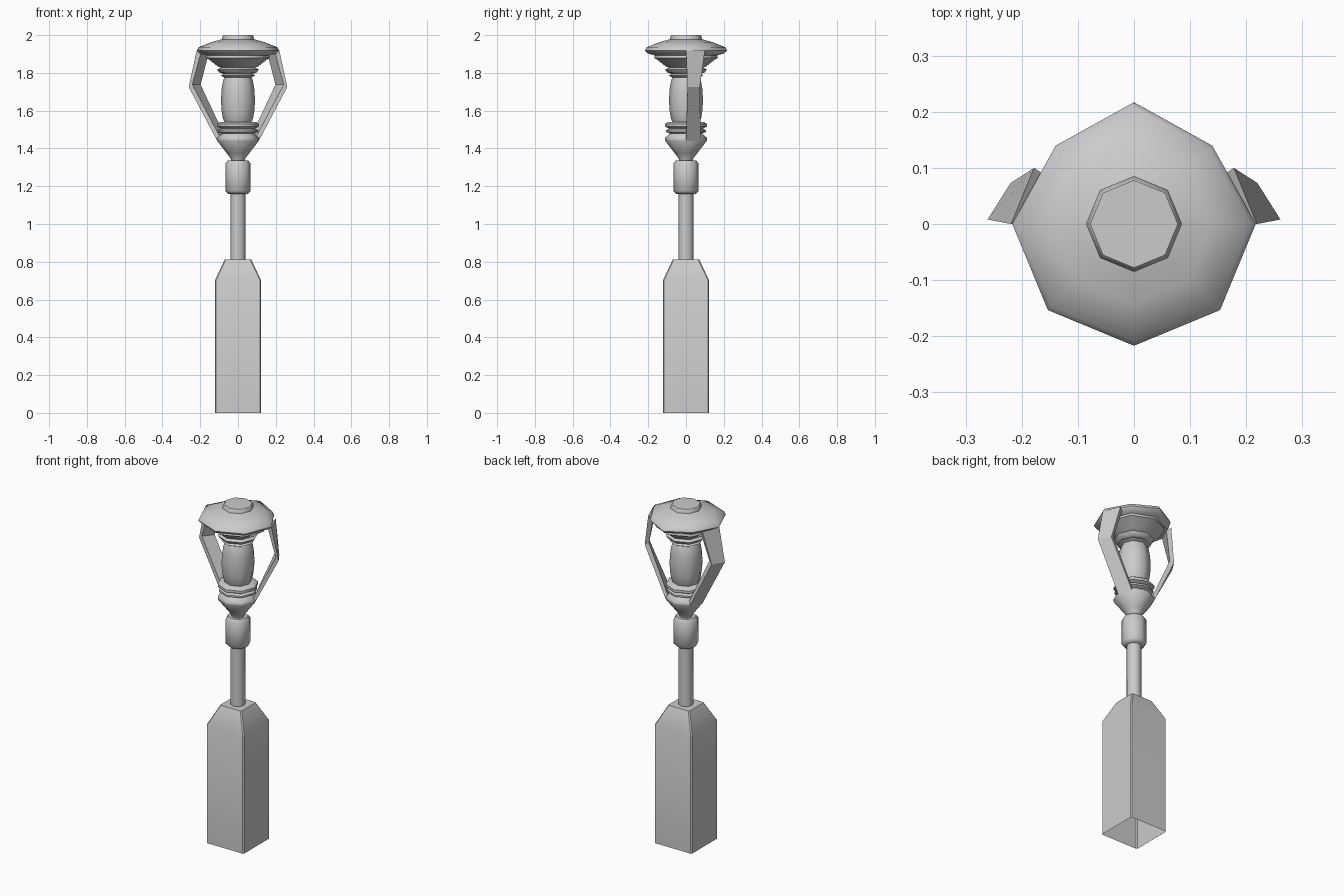
import bpy, bmesh, math

if "Cube" in bpy.data.objects:
    bpy.data.objects.remove(bpy.data.objects["Cube"])


def finish(bm, name, angle=35):
    bmesh.ops.recalc_face_normals(bm, faces=bm.faces)
    mesh = bpy.data.meshes.new(name)
    bm.to_mesh(mesh)
    bm.free()
    ob = bpy.data.objects.new(name, mesh)
    bpy.context.collection.objects.link(ob)
    bpy.ops.object.select_all(action='DESELECT')
    ob.select_set(True)
    bpy.context.view_layer.objects.active = ob
    bpy.ops.object.shade_smooth_by_angle(angle=math.radians(angle))
    return ob


def skin(rings, cap_bottom=True, cap_top=True):
    """Join a stack of equal point rings into a surface."""
    bm = bmesh.new()
    rows = [[bm.verts.new(p) for p in ring] for ring in rings]
    n = len(rows[0])
    for a, b in zip(rows, rows[1:]):
        for i in range(n):
            j = (i + 1) % n
            bm.faces.new((a[i], a[j], b[j], b[i]))
    if cap_bottom:
        bm.faces.new(rows[0][::-1])
    if cap_top:
        bm.faces.new(rows[-1])
    return bm


def lathe(profile, sides=8, **caps):
    """Octagonal turning with corners on the x and y axes."""
    return skin([[(r * math.cos(math.tau * i / sides),
                   r * math.sin(math.tau * i / sides), z)
                  for i in range(sides)] for r, z in profile], **caps)


def square(h, z, c=0.006):
    """Square ring with slightly chamfered corners."""
    k = h - c
    return [(h, -k, z), (h, k, z), (k, h, z), (-k, h, z),
            (-h, k, z), (-h, -k, z), (-k, -h, z), (k, -h, z)]


# Square pedestal, open underneath, tapered on top
finish(skin([square(0.123, 0), square(0.123, 0.70), square(0.07, 0.812)],
            cap_bottom=False), "pedestal", 32)

# Pole and collar
finish(lathe([(0.04, 0.80), (0.04, 1.20)]), "pole", 50)
finish(lathe([(0.052, 1.16), (0.067, 1.175), (0.067, 1.32), (0.055, 1.335)]),
       "collar", 50)

# Cup under the lantern with two rings
finish(lathe([(0.035, 1.32), (0.037, 1.345), (0.06, 1.375), (0.11, 1.44),
              (0.11, 1.457), (0.085, 1.478), (0.105, 1.487), (0.105, 1.497),
              (0.09, 1.505), (0.11, 1.515), (0.11, 1.53), (0.095, 1.54),
              (0.06, 1.542)]), "lantern_cup", 50)

# Barrel shaped lamp glass
finish(lathe([(0.07, 1.535), (0.08, 1.56), (0.087, 1.60), (0.09, 1.655),
              (0.087, 1.71), (0.08, 1.755), (0.07, 1.78)]), "lamp_glass", 50)

# Collar above the glass
finish(lathe([(0.07, 1.775), (0.09, 1.785), (0.078, 1.795), (0.10, 1.803),
              (0.11, 1.818), (0.095, 1.826), (0.08, 1.83)]),
       "upper_ring", 50)

# Hood, with its two rear corners pulled in beside the arms
hood = lathe([(0.08, 1.825), (0.105, 1.833), (0.155, 1.872), (0.168, 1.878),
              (0.165, 1.892), (0.205, 1.904), (0.217, 1.918), (0.208, 1.936),
              (0.14, 1.963), (0.085, 1.978), (0.082, 1.995), (0.078, 2.0)])
for v in hood.verts:
    if v.co.y > 0.13 and abs(v.co.x) > 0.13:
        v.co.x *= 0.91
        v.co.y *= 0.91
finish(hood, "hood", 50)

# Bent side arms, following one facet of the octagon, mirrored in x
arm_rings = [
    [(0.11, 0.0, 1.44), (0.078, 0.078, 1.44),
     (0.07, 0.07, 1.465), (0.098, 0.0, 1.465)],
    [(0.261, 0.008, 1.725), (0.22, 0.073, 1.725),
     (0.198, 0.064, 1.738), (0.242, 0.008, 1.738)],
    [(0.219, 0.0, 1.918), (0.178, 0.1, 1.918),
     (0.156, 0.085, 1.90), (0.198, 0.0, 1.90)],
]
arm = finish(skin(arm_rings), "side_arms", 20)
arm.modifiers.new("mirror", 'MIRROR').use_mirror_merge = False
